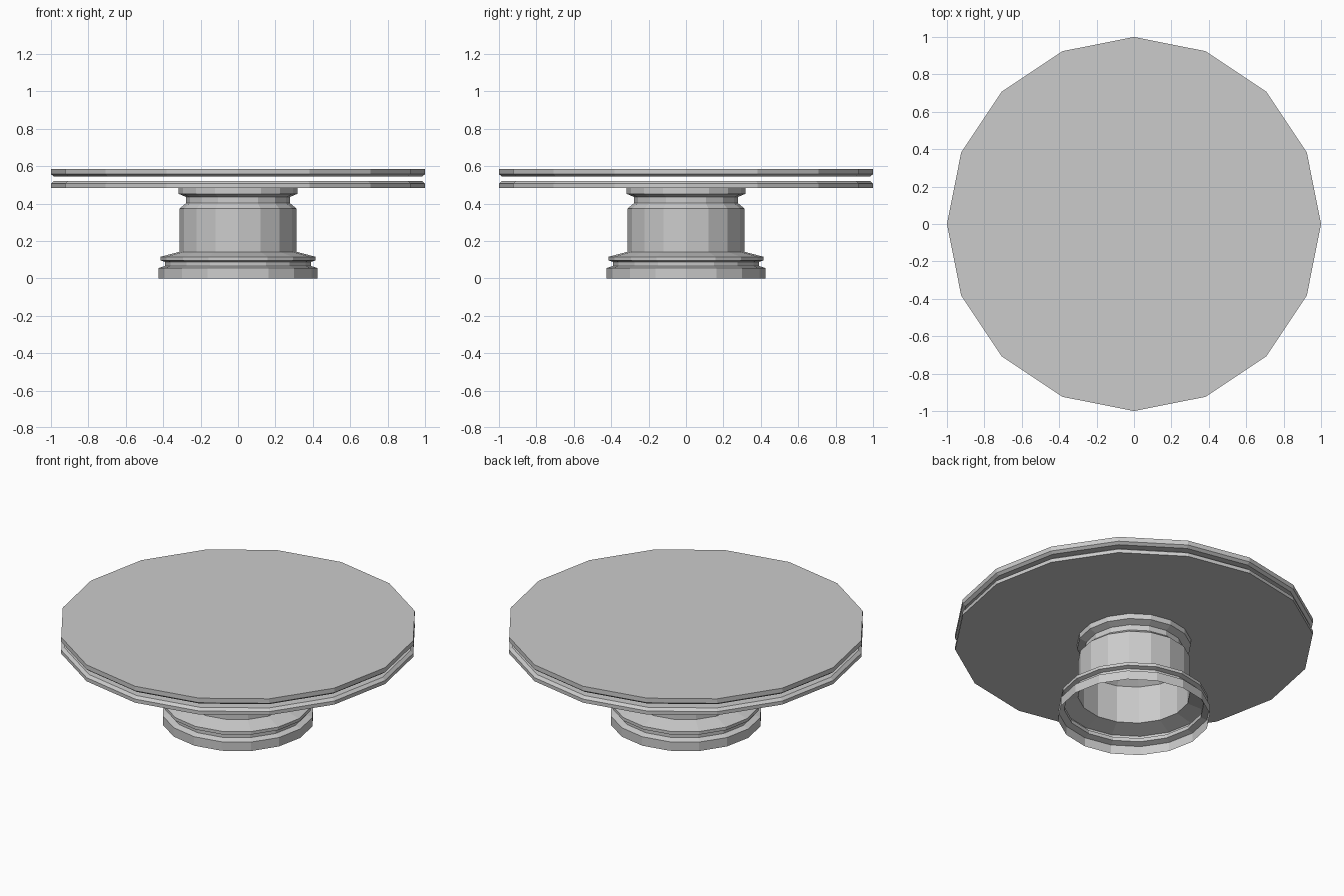
import bpy, bmesh
from math import cos, sin, tau

if "Cube" in bpy.data.objects:
    bpy.data.objects.remove(bpy.data.objects["Cube"])

SIDES = 16


def lathe(name, profile, cap_bottom=False, cap_top=False):
    """Spin (radius, z) points around z into a flat-shaded low-poly part."""
    bm = bmesh.new()
    rings = [[bm.verts.new((r * cos(tau * i / SIDES), r * sin(tau * i / SIDES), z))
              for i in range(SIDES)] for r, z in profile]
    for a, b in zip(rings, rings[1:]):
        for i in range(SIDES):
            j = (i + 1) % SIDES
            bm.faces.new((a[i], a[j], b[j], b[i]))
    if cap_bottom:
        bm.faces.new(rings[0][::-1])
    if cap_top:
        bm.faces.new(rings[-1])
    mesh = bpy.data.meshes.new(name)
    bm.to_mesh(mesh)
    bm.free()
    obj = bpy.data.objects.new(name, mesh)
    bpy.context.collection.objects.link(obj)
    return obj


# Hollow pedestal, open underneath: foot, groove, column, neck and collar
lathe("pedestal", [
    (0.425, 0.0), (0.425, 0.055), (0.39, 0.066), (0.39, 0.088),
    (0.415, 0.096), (0.415, 0.115), (0.313, 0.142), (0.313, 0.373),
    (0.278, 0.402), (0.278, 0.435), (0.318, 0.452), (0.318, 0.484)])

# Lower slab, chamfered on its upper edge
lathe("lower_slab", [(1.0, 0.484), (1.0, 0.506), (0.983, 0.521)], True, True)

# Upper slab, chamfered on its lower edge, with a thin gap below it
lathe("upper_slab", [(0.983, 0.544), (1.0, 0.557), (1.0, 0.585)], True, True)
